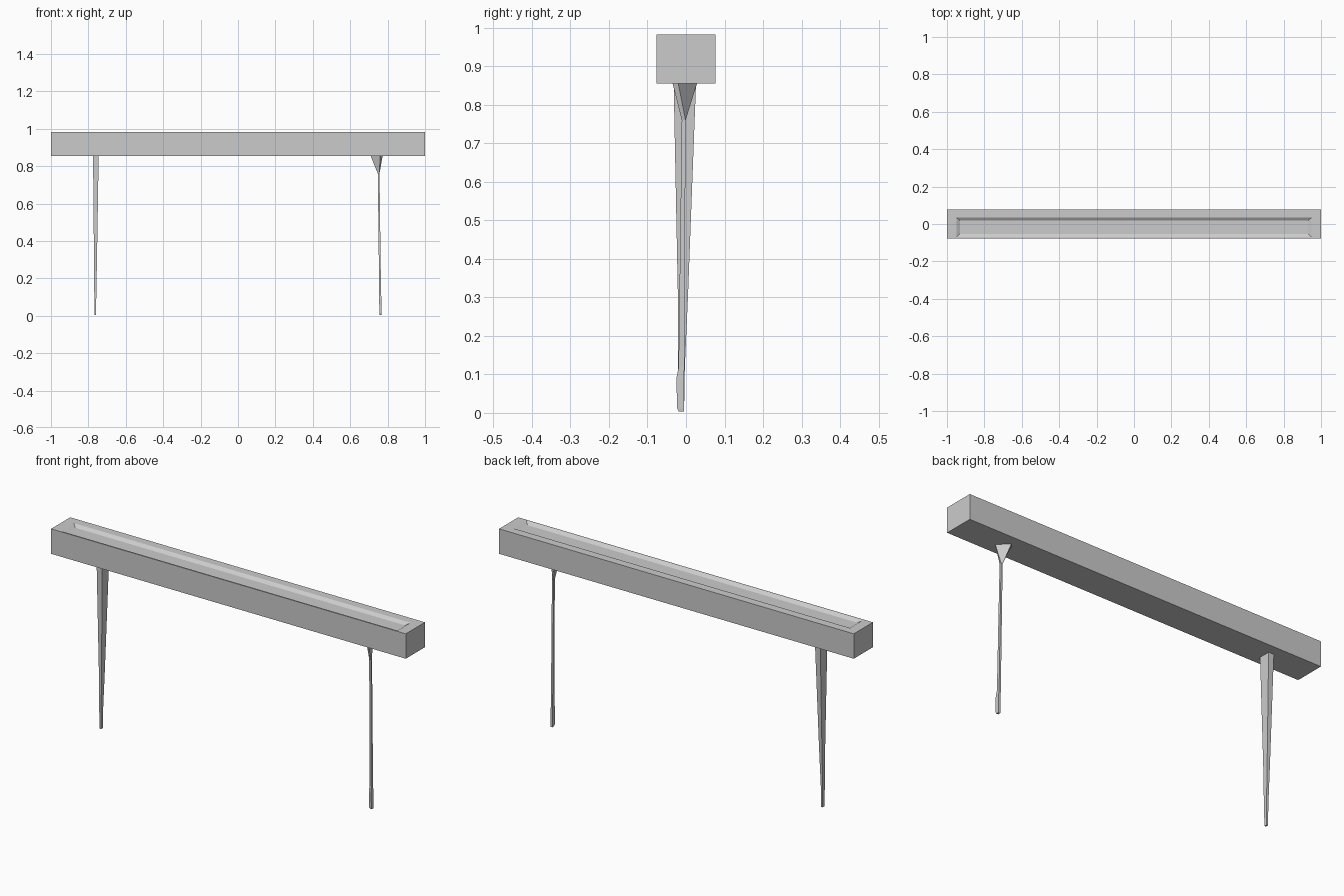
import bpy
from math import cos, sin, radians

if "Cube" in bpy.data.objects:
    bpy.data.objects.remove(bpy.data.objects["Cube"])


def make_mesh(name, verts, faces):
    mesh = bpy.data.meshes.new(name)
    mesh.from_pydata(verts, [], faces)
    mesh.update()
    obj = bpy.data.objects.new(name, mesh)
    bpy.context.collection.objects.link(obj)
    return obj


def rect(x, y, z, wx, wy, angle=0):
    """Four corners of a rectangle turned about z."""
    c, s = cos(radians(angle)), sin(radians(angle))
    pts = [(-wx / 2, -wy / 2), (wx / 2, -wy / 2), (wx / 2, wy / 2), (-wx / 2, wy / 2)]
    return [(x + a * c - b * s, y + a * s + b * c, z) for a, b in pts]


def loft(name, rings):
    """Skin a stack of four-sided rings, bottom to top, with capped ends."""
    verts = [v for r in rings for v in r]
    faces = [(3, 2, 1, 0)]
    for k in range(len(rings) - 1):
        a, b = 4 * k, 4 * k + 4
        faces += [(a + i, a + (i + 1) % 4, b + (i + 1) % 4, b + i) for i in range(4)]
    n = len(verts)
    faces.append((n - 4, n - 3, n - 2, n - 1))
    return make_mesh(name, verts, faces)


# Beam: long box whose top carries a shallow offset trough
TOP, BOTTOM = 0.982, 0.855
beam_rings = [
    rect(0, 0, BOTTOM, 2.0, 0.154),
    rect(0, 0, TOP, 2.0, 0.154),
    rect(0, -0.0175, TOP, 1.9, 0.105),
    rect(0, -0.0175, TOP - 0.012, 1.86, 0.07),
]
loft("beam", beam_rings)

# Left leg: straight rectangular taper ending in a narrow tip
loft("left_leg", [
    rect(-0.763, -0.012, 0.004, 0.008, 0.014),
    rect(-0.763, -0.012, 0.12, 0.011, 0.018),
    rect(-0.762, -0.008, 0.30, 0.016, 0.026),
    rect(-0.760, -0.003, BOTTOM, 0.030, 0.058),
])

# Right leg: thin rod flaring into a diagonal wedge under the beam
loft("right_leg", [
    rect(0.760, -0.012, 0.11, 0.010, 0.015),
    rect(0.752, -0.006, 0.76, 0.009, 0.010),
    rect(0.741, -0.003, BOTTOM, 0.070, 0.020, -44),
])

# Right foot: slightly thicker sleeve at the bottom of the rod
loft("right_foot", [
    rect(0.763, -0.012, 0.004, 0.010, 0.014),
    rect(0.762, -0.014, 0.012, 0.013, 0.018),
    rect(0.761, -0.015, 0.09, 0.012, 0.020),
    rect(0.760, -0.012, 0.12, 0.010, 0.014),
])
